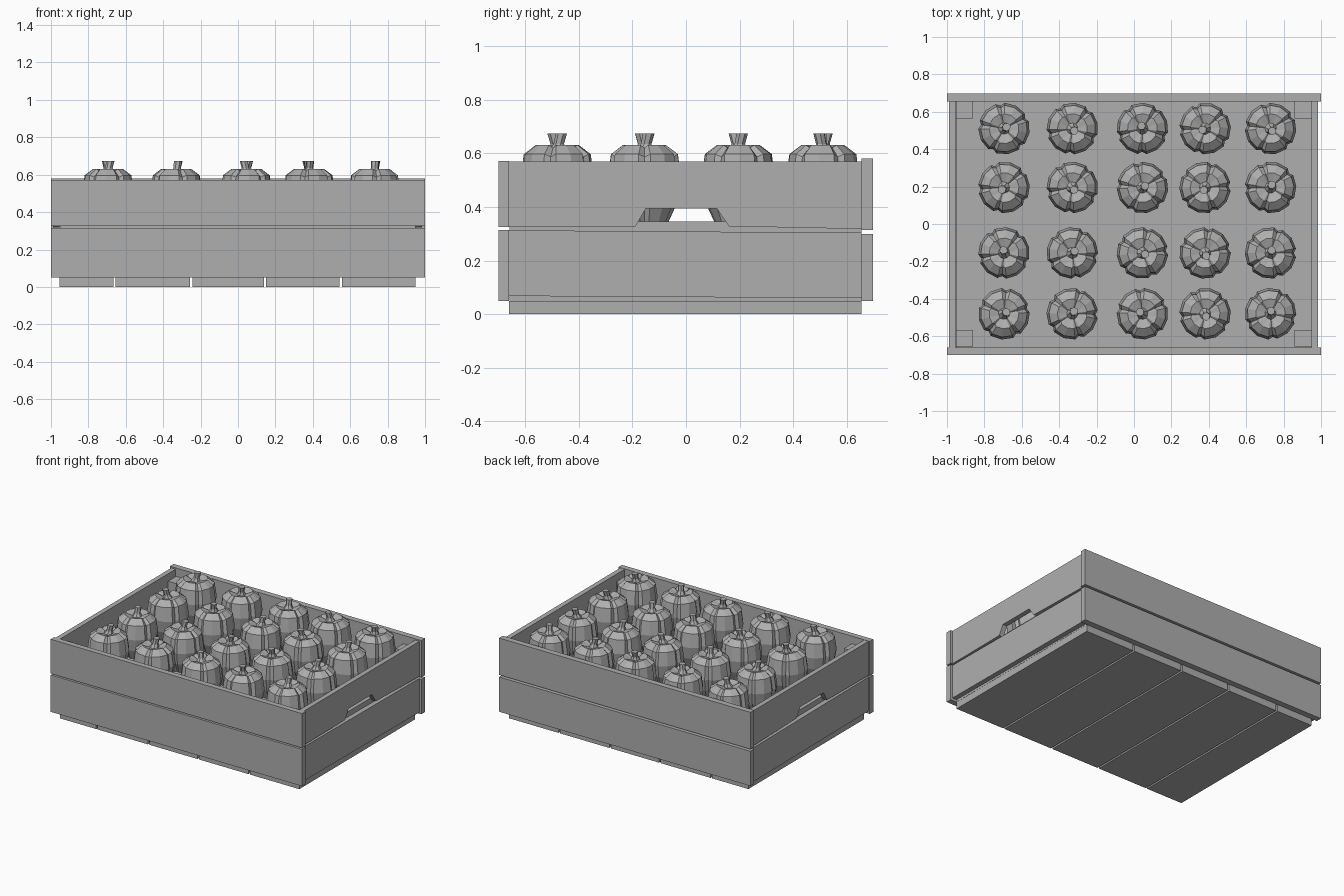
import bpy, bmesh, math, random

if "Cube" in bpy.data.objects:
    bpy.data.objects.remove(bpy.data.objects["Cube"])

random.seed(4)

GREY = bpy.data.materials.new("dark_grey")
GREY.diffuse_color = (0.43, 0.43, 0.43, 1)
GREY.use_nodes = True
GREY.node_tree.nodes["Principled BSDF"].inputs["Base Color"].default_value = GREY.diffuse_color


def finish(bm, name):
    bmesh.ops.recalc_face_normals(bm, faces=bm.faces)
    mesh = bpy.data.meshes.new(name)
    bm.to_mesh(mesh)
    bm.free()
    mesh.materials.append(GREY)
    obj = bpy.data.objects.new(name, mesh)
    bpy.context.collection.objects.link(obj)
    return obj


def extrude(name, profile, axis, a, b):
    """Flat profile swept along axis: 'x' takes (y, z) points, 'y' takes (x, z)."""
    bm = bmesh.new()
    pt = (lambda p, t: (t, p[0], p[1])) if axis == 'x' else (lambda p, t: (p[0], t, p[1]))
    lo = [bm.verts.new(pt(p, a)) for p in profile]
    hi = [bm.verts.new(pt(p, b)) for p in profile]
    bm.faces.new(lo)
    bm.faces.new(hi)
    n = len(profile)
    for i in range(n):
        j = (i + 1) % n
        bm.faces.new((lo[i], lo[j], hi[j], hi[i]))
    return finish(bm, name)


def box(name, x0, x1, y0, y1, z0, z1):
    return extrude(name, [(x0, z0), (x1, z0), (x1, z1), (x0, z1)], 'y', y0, y1)


# Bottom boards with narrow gaps
edges = [-0.955, -0.66, -0.25, 0.145, 0.55, 0.95]
for i in range(5):
    a = edges[i] + (0.006 if i else 0)
    b = edges[i + 1] - (0.006 if i < 4 else 0)
    box(f"bottom_board_{i + 1}", a, b, -0.66, 0.655, 0.0, 0.05)

# Long front and back boards
box("front_board_lower", -1, 1, -0.70, -0.66, 0.05, 0.315)
box("front_board_upper", -1, 1, -0.70, -0.66, 0.325, 0.572)
box("back_board_lower", -1, 1, 0.655, 0.697, 0.05, 0.30)
box("back_board_upper", -1, 1, 0.655, 0.697, 0.315, 0.58)

# End boards, the upper ones notched for hand holds
lower = [(-0.66, 0.068), (0.655, 0.06), (0.655, 0.304), (-0.66, 0.313)]
upper = [(-0.66, 0.325), (-0.188, 0.328), (-0.15, 0.394), (0.115, 0.394),
         (0.16, 0.328), (0.655, 0.318), (0.655, 0.57), (-0.66, 0.57)]
for side, a, b in (("left", -0.99, -0.955), ("right", 0.95, 0.985)):
    extrude(f"{side}_end_lower", lower, 'x', a, b)
    extrude(f"{side}_end_upper", upper, 'x', a, b)

# Raised inner floor and corner posts
box("inner_floor", -0.953, 0.949, -0.659, 0.654, 0.052, 0.345)
for sx in (-1, 1):
    for sy in (-1, 1):
        x, y = 0.905 * sx, 0.61 * sy
        box("corner_post", x - 0.046, x + 0.044, y - 0.046, y + 0.044, 0.34, 0.52)


def rings_to_mesh(bm, rings):
    loops = [[bm.verts.new(p) for p in r] for r in rings]
    n = len(loops[0])
    for lo, hi in zip(loops, loops[1:]):
        for i in range(n):
            j = (i + 1) % n
            bm.faces.new((lo[i], lo[j], hi[j], hi[i]))
    bm.faces.new(loops[0])
    bm.faces.new(loops[-1])


# Pumpkin: lobed body plus a leaning stem (radius, height)
BODY = [(0.05, 0.32), (0.09, 0.345), (0.122, 0.415), (0.138, 0.5),
        (0.125, 0.597), (0.08, 0.631), (0.03, 0.615)]
STEM = [(0.034, 0.61), (0.020, 0.635), (0.022, 0.674)]
LOBES = 5
STEPS = (0, 0.14, 0.5, 0.86)


def pumpkin(name, cx, cy):
    bm = bmesh.new()
    turn = random.uniform(0, math.tau)
    rings = []
    for r, z in BODY:
        ring = []
        for k in range(LOBES * 4):
            crease = k % 4 == 0
            ang = turn + math.tau * (k // 4 + STEPS[k % 4]) / LOBES
            rr = r * (0.9 if crease else 1.0)
            zz = z - (0.01 if crease and z > 0.58 else 0)
            ring.append((cx + rr * math.cos(ang), cy + rr * math.sin(ang), zz))
        rings.append(ring)
    rings_to_mesh(bm, rings)
    lean = random.uniform(0, math.tau)
    rings = []
    for r, z in STEM:
        d = 0.25 * (z - 0.61)
        ox, oy = cx + d * math.cos(lean), cy + d * math.sin(lean)
        rings.append([(ox + r * math.cos(math.tau * k / 7 + turn),
                       oy + r * math.sin(math.tau * k / 7 + turn), z) for k in range(7)])
    rings_to_mesh(bm, rings)
    finish(bm, name)


for row, y in enumerate((-0.48, -0.155, 0.195, 0.51)):
    for col, x in enumerate((-0.695, -0.33, 0.045, 0.38, 0.73)):
        pumpkin(f"pumpkin_{row + 1}_{col + 1}", x, y)
